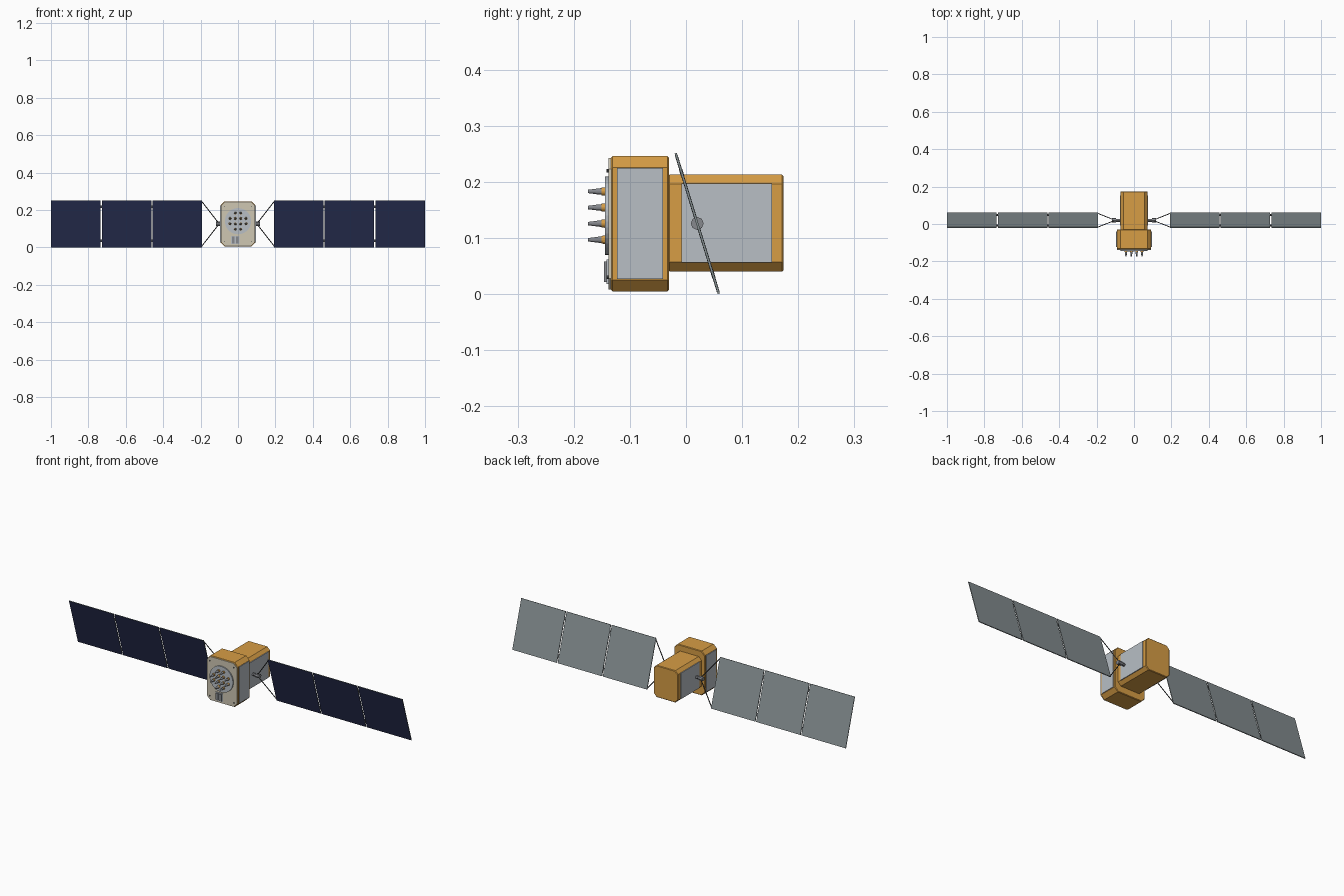
import bpy, bmesh, math
from mathutils import Matrix, Vector

if "Cube" in bpy.data.objects:
    bpy.data.objects.remove(bpy.data.objects["Cube"], do_unlink=True)


def material(name, rgb):
    m = bpy.data.materials.new(name)
    m.use_nodes = True
    m.diffuse_color = (*rgb, 1)
    m.node_tree.nodes["Principled BSDF"].inputs["Base Color"].default_value = (*rgb, 1)
    return m


GOLD = material("gold foil", (0.68, 0.34, 0.06))
SILVER = material("silver radiator", (0.48, 0.52, 0.56))
BEIGE = material("beige plate", (0.62, 0.57, 0.45))
NAVY = material("navy solar cells", (0.022, 0.029, 0.088))
GREY = material("grey panel back", (0.23, 0.27, 0.28))
STEEL = material("steel", (0.24, 0.25, 0.27))
DARK = material("dark metal", (0.06, 0.065, 0.07))


def finish(name, bm, *mats):
    bmesh.ops.recalc_face_normals(bm, faces=bm.faces)
    mesh = bpy.data.meshes.new(name)
    bm.to_mesh(mesh)
    bm.free()
    ob = bpy.data.objects.new(name, mesh)
    bpy.context.collection.objects.link(ob)
    for m in mats:
        mesh.materials.append(m)
    return ob


def box(name, x, y, z, mat):
    """Box from (low, high) ranges on each axis."""
    bm = bmesh.new()
    bmesh.ops.create_cube(bm, size=1)
    for v in bm.verts:
        v.co = [(r[0] + r[1]) / 2 + c * (r[1] - r[0]) for c, r in zip(v.co, (x, y, z))]
    return finish(name, bm, mat)


def prism(name, half, z, y, cut, mat, bevel=0):
    """Chamfered rectangle extruded along y."""
    bm = bmesh.new()
    lo, hi = z
    right = [(half - cut, lo), (half, lo + cut), (half, hi - cut), (half - cut, hi)]
    outline = right + [(-a, b) for a, b in reversed(right)]
    face = bm.faces.new([bm.verts.new((a, y[0], b)) for a, b in outline])
    ext = bmesh.ops.extrude_face_region(bm, geom=[face])
    bmesh.ops.translate(bm, vec=(0, y[1] - y[0], 0),
                        verts=[g for g in ext["geom"] if isinstance(g, bmesh.types.BMVert)])
    ob = finish(name, bm, mat)
    if bevel:
        mod = ob.modifiers.new("edge bevel", "BEVEL")
        mod.width, mod.segments = bevel, 1
        mod.limit_method, mod.angle_limit = "ANGLE", math.radians(60)
    return ob


def rod(name, a, b, r1, r2, sides, mat):
    """Cylinder or cone between two points."""
    a, b = Vector(a), Vector(b)
    bm = bmesh.new()
    bmesh.ops.create_cone(bm, cap_ends=True, segments=sides, radius1=r1, radius2=r2,
                          depth=(b - a).length)
    turn = (b - a).to_track_quat("Z", "Y").to_matrix().to_4x4()
    bm.transform(Matrix.Translation((a + b) / 2) @ turn)
    return finish(name, bm, mat)


# Body: wide front module and longer rear module
prism("front_module", 0.092, (0.005, 0.246), (-0.134, -0.03), 0.02, GOLD, 0.003)
prism("rear_module", 0.073, (0.04, 0.213), (-0.032, 0.174), 0.017, GOLD, 0.003)
prism("front_plate", 0.09, (0.008, 0.243), (-0.138, -0.132), 0.02, BEIGE)

# Side radiators
for s, side in ((1, "left"), (-1, "right")):
    for part, x, y, z in (("front", 0.092, (-0.123, -0.041), (0.027, 0.225)),
                          ("rear", 0.073, (-0.008, 0.153), (0.056, 0.197))):
        box(f"{side}_{part}_radiator", sorted((s * (x - 0.003), s * (x + 0.003))), y, z, SILVER)

# Antenna dish with twelve stepped feeds
CZ, STEP = 0.14, 0.0287
rod("antenna_disc", (0, -0.136, CZ), (0, -0.144, CZ), 0.07, 0.07, 40, SILVER)
for i in range(4):
    for j in range(4):
        if i in (0, 3) and j in (0, 3):
            continue
        x, z = (i - 1.5) * STEP, CZ + (j - 1.5) * STEP
        for part, y0, y1, r1, r2, mat in (("base", 0.142, 0.151, 0.0075, 0.007, GOLD),
                                          ("feed", 0.150, 0.160, 0.006, 0.005, STEEL),
                                          ("tip", 0.159, 0.175, 0.005, 0.003, STEEL)):
            rod(f"antenna_{part}_{i}_{j}", (x, -y0, z), (x, -y1, z), r1, r2, 12, mat)

# Instrument panel and studs on the front plate
box("instrument_panel", (-0.037, 0.008), (-0.142, -0.137), (0.018, 0.062), SILVER)
for n, x in enumerate((-0.025, -0.004)):
    box(f"instrument_bar_{n}", (x - 0.007, x + 0.007), (-0.146, -0.141), (0.022, 0.058), STEEL)
for s in (-1, 1):
    for z in (0.03, 0.22):
        rod(f"plate_stud_{s}_{z}", (s * 0.072, -0.137, z), (s * 0.072, -0.142, z),
            0.003, 0.003, 8, DARK)

# Solar wings, tilted about the drive shaft
PIVOT = Matrix.Translation((0, 0.02, 0.126)) @ Matrix.Rotation(0.298, 4, "X")
HALF, INNER = 0.131, 0.192
EDGES = ((INNER, 0.457), (0.463, 0.728), (0.734, 1.0))
for s, side in ((1, "left"), (-1, "right")):
    shaft = [PIVOT @ Vector((s * x, 0, 0)) for x in (0.07, 0.096, 0.118)]
    rod(f"{side}_drive_shaft", shaft[0], shaft[1], 0.008, 0.008, 8, STEEL)
    rod(f"{side}_drive_hub", shaft[1], shaft[2], 0.0115, 0.0115, 8, STEEL)
    for n, (x0, x1) in enumerate(EDGES):
        bm = bmesh.new()
        bmesh.ops.create_cube(bm, size=1)
        bmesh.ops.scale(bm, vec=(x1 - x0, 0.004, 2 * HALF), verts=bm.verts)
        bmesh.ops.translate(bm, vec=(s * (x0 + x1) / 2, 0, 0), verts=bm.verts)
        bm.normal_update()
        for f in bm.faces:
            f.material_index = 1 if f.normal.y < -0.5 else 0
        bm.transform(PIVOT)
        finish(f"{side}_solar_panel_{n}", bm, GREY, NAVY)
    # Hinges in the gaps, and the V-shaped yoke
    for z in (-1, 1):
        for n, x in enumerate((0.46, 0.731)):
            hinge = box(f"{side}_hinge_{n}_{z}", (s * x - 0.004, s * x + 0.004),
                        (-0.003, 0.003), (z * 0.095 - 0.007, z * 0.095 + 0.007), DARK)
            hinge.data.transform(PIVOT)
        rod(f"{side}_yoke_{z}", PIVOT @ Vector((s * 0.105, 0, z * 0.006)),
            PIVOT @ Vector((s * (INNER + 0.003), 0, z * (HALF - 0.004))), 0.0025, 0.0025, 6, DARK)
